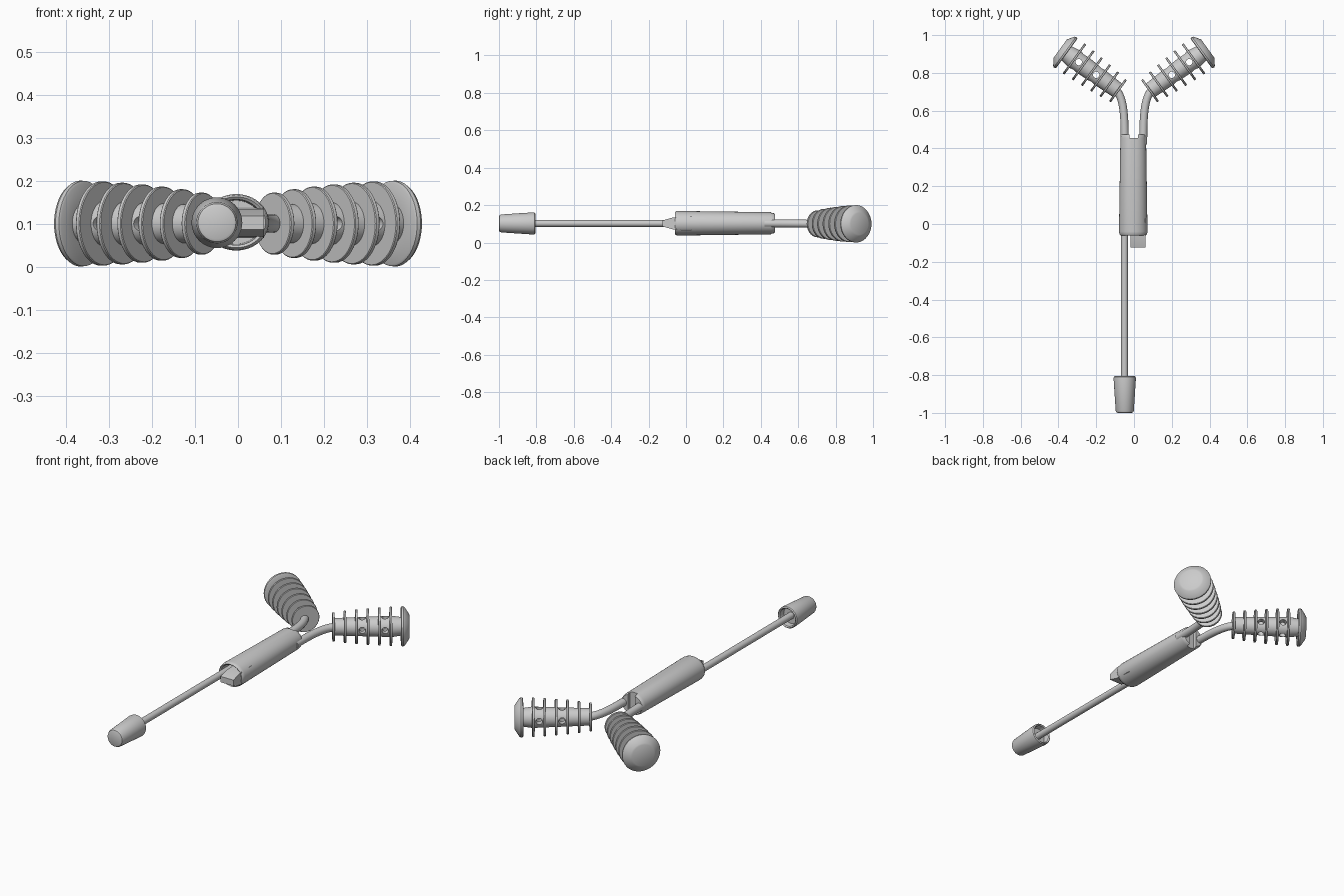
import bpy, bmesh, math
from mathutils import Vector, Matrix

if "Cube" in bpy.data.objects:
    bpy.data.objects.remove(bpy.data.objects["Cube"])

ZC = 0.102


def finish(obj, mirror=False):
    bpy.ops.object.select_all(action='DESELECT')
    obj.select_set(True)
    bpy.context.view_layer.objects.active = obj
    bpy.ops.object.shade_smooth_by_angle(angle=math.radians(35))
    if mirror:
        obj.modifiers.new("Mirror", 'MIRROR').use_mirror_merge = False
    return obj


def new_object(name, bm):
    bmesh.ops.recalc_face_normals(bm, faces=bm.faces)
    me = bpy.data.meshes.new(name)
    bm.to_mesh(me)
    bm.free()
    obj = bpy.data.objects.new(name, me)
    bpy.context.collection.objects.link(obj)
    return obj


def lathe(name, profile, origin, direction, squash=1.0, n=48):
    """Revolve (distance, radius) pairs about an axis; squash flattens it in z."""
    w = Vector(direction).normalized()
    v = Vector((0, 0, 1))
    u = v.cross(w)
    o = Vector(origin)
    bm = bmesh.new()
    rings = []
    for t, r in profile:
        rings.append([bm.verts.new(o + w * t + u * r * math.cos(a) + v * r * squash * math.sin(a))
                      for a in (2 * math.pi * i / n for i in range(n))])
    for a, b in zip(rings, rings[1:]):
        for i in range(n):
            bm.faces.new((a[i], a[(i + 1) % n], b[(i + 1) % n], b[i]))
    bm.faces.new(rings[0])
    bm.faces.new(rings[-1])
    return new_object(name, bm)


def cut(obj, cutter):
    mod = obj.modifiers.new("Cut", 'BOOLEAN')
    mod.operation = 'DIFFERENCE'
    mod.solver = 'EXACT'
    mod.object = cutter
    bpy.context.view_layer.objects.active = obj
    bpy.ops.object.modifier_apply(modifier=mod.name)
    bpy.data.objects.remove(cutter, do_unlink=True)


def box(name, lo, hi):
    lo, hi = Vector(lo), Vector(hi)
    bm = bmesh.new()
    bmesh.ops.create_cube(bm, size=1, matrix=Matrix.Translation((lo + hi) / 2)
                          @ Matrix.Diagonal((*(hi - lo), 1)))
    return new_object(name, bm)


# finned plug on each arm: core with six growing fins
ang = math.radians(36)
axis = Vector((math.cos(ang), math.sin(ang), 0))
side = Vector((math.sin(ang), -math.cos(ang), 0))
base = Vector((0.085, 0.706, 0.1))
step, half = 0.057, 0.006
fin_radii = [0.072, 0.080, 0.086, 0.091, 0.095, 0.098]
profile = []
for k, r in enumerate(fin_radii):
    t, core = k * step, 0.043 + 0.002 * k
    if k:
        profile.append((t - half, core))
    profile += [(t - half, r - 0.002), (t - half + 0.002, r),
                (t + half - 0.002, r), (t + half, r - 0.002), (t + half, core)]
profile += [(0.345, 0.045)]
plug = lathe("finned_plug", profile, base, axis)

# round holes through the core between fins
for gap in (2.5, 4.5):
    for d in (side, Vector((0, 0, 1))):
        bm = bmesh.new()
        rot = d.to_track_quat('Z', 'Y').to_matrix().to_4x4()
        bmesh.ops.create_cone(bm, cap_ends=True, segments=24, radius1=0.017, radius2=0.017, depth=0.25,
                              matrix=Matrix.Translation(base + axis * gap * step) @ rot)
        cut(plug, new_object("hole_cutter", bm))
finish(plug, True)

# bevelled end caps
cap = lathe("end_cap", [(0.338, 0.04), (0.335, 0.094), (0.338, 0.099), (0.347, 0.1), (0.354, 0.096),
                        (0.374, 0.066), (0.378, 0.058)], base, axis)
finish(cap, True)

# curved arms joining plugs to the handle
cu = bpy.data.curves.new("curved_arm", 'CURVE')
cu.dimensions = '3D'
cu.bevel_depth = 0.021
cu.bevel_resolution = 6
cu.resolution_u = 16
cu.use_fill_caps = True
sp = cu.splines.new('BEZIER')
sp.bezier_points.add(1)
end = base + axis * 0.03
for p, co, l, r in zip(sp.bezier_points,
                       (Vector((0.049, 0.42, 0.102)), end),
                       (Vector((0.049, 0.35, 0.102)), end - axis * 0.07),
                       (Vector((0.049, 0.58, 0.102)), end + axis * 0.05)):
    p.co, p.handle_left, p.handle_right = co, l, r
arm = bpy.data.objects.new("curved_arm", cu)
bpy.context.collection.objects.link(arm)
bpy.ops.object.select_all(action='DESELECT')
arm.select_set(True)
bpy.context.view_layer.objects.active = arm
bpy.ops.object.convert(target='MESH')
finish(bpy.context.view_layer.objects.active, True)

# oval tapered handle with recessed front end
handle = lathe("handle", [(0.02, 0.058), (-0.055, 0.061), (-0.06, 0.068), (-0.054, 0.073), (-0.04, 0.0755),
                          (0.455, 0.068), (0.47, 0.065), (0.475, 0.061)],
               (-0.004, 0, 0.103), (0, 1, 0), squash=0.87)
cut(handle, box("notch_cutter", (-0.024, 0.455, 0), (0.02, 0.5, 0.2)))
finish(handle)

# wedge tab at the front of the handle
bm = bmesh.new()
loop = [(0.03, 0.066), (0.03, 0.138), (-0.07, 0.134), (-0.125, 0.118), (-0.125, 0.086), (-0.07, 0.070)]
vs = [bm.verts.new((-0.018, y, z)) for y, z in loop]
f = bm.faces.new(vs)
ext = bmesh.ops.extrude_face_region(bm, geom=[f])
bmesh.ops.translate(bm, vec=(0.078, 0, 0), verts=[v for v in ext['geom'] if isinstance(v, bmesh.types.BMVert)])
finish(new_object("front_tab", bm))

# long thin rod
finish(lathe("rod", [(-0.9, 0.018), (0.03, 0.018)], (-0.05, 0, ZC), (0, 1, 0), n=32))

# tapered knob with a recessed top
finish(lathe("rod_knob", [(-1.0, 0.038), (-0.997, 0.044), (-0.988, 0.048), (-0.82, 0.059), (-0.81, 0.058),
                          (-0.805, 0.053), (-0.81, 0.047), (-0.84, 0.044)],
             (-0.049, 0, ZC), (0, 1, 0)))
